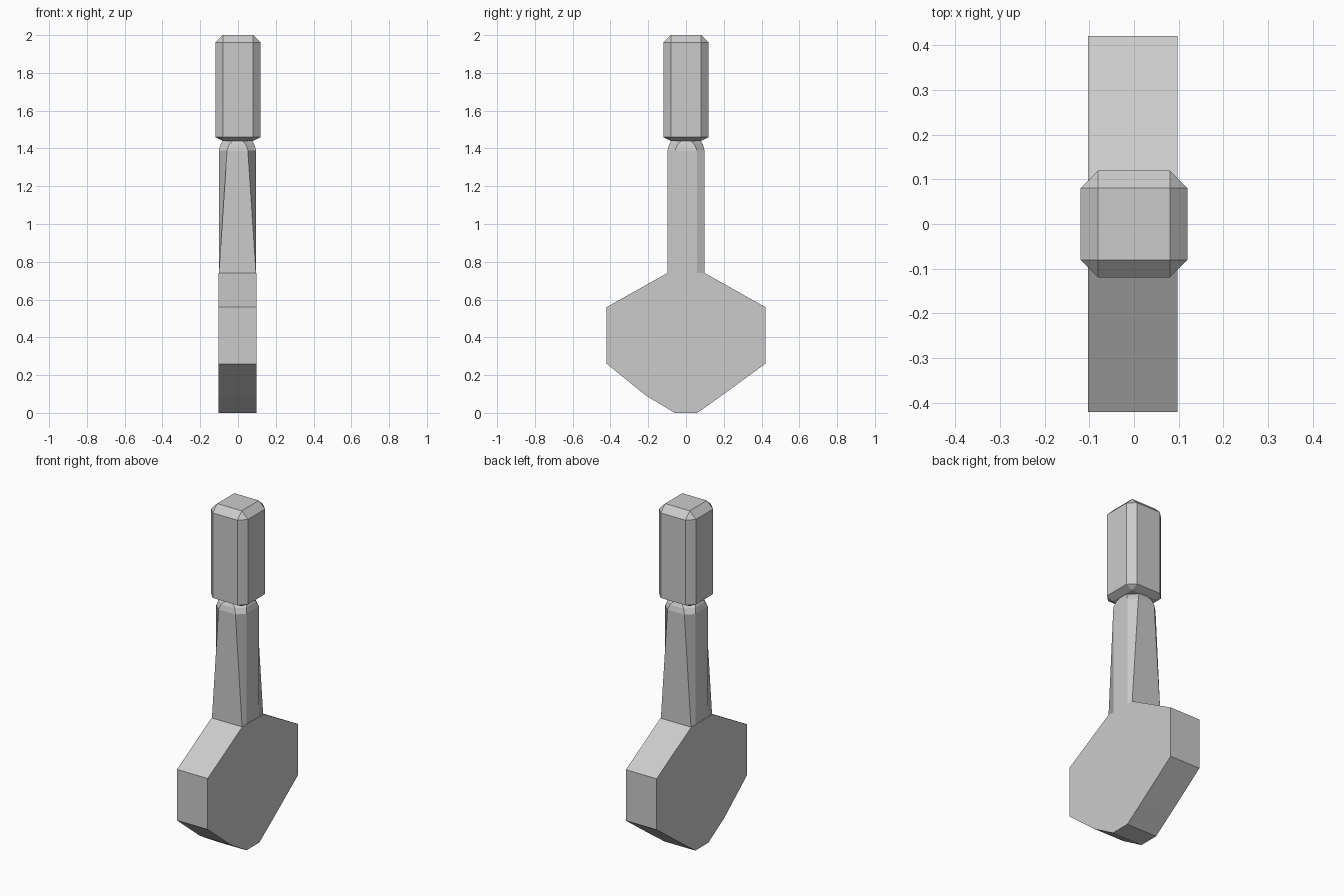
import bpy
import bmesh

cube = bpy.data.objects.get("Cube")
if cube:
    bpy.data.objects.remove(cube, do_unlink=True)

grey = bpy.data.materials.new("light_grey")
grey.use_nodes = True
COLOUR = (0.6, 0.6, 0.6, 1)
grey.diffuse_color = COLOUR
grey.node_tree.nodes["Principled BSDF"].inputs["Base Color"].default_value = COLOUR


def loft(name, rings):
    """Skin a stack of matching closed rings and cap both ends."""
    bm = bmesh.new()
    loops = [[bm.verts.new(p) for p in ring] for ring in rings]
    for a, b in zip(loops, loops[1:]):
        for i in range(len(a)):
            j = (i + 1) % len(a)
            bm.faces.new((a[i], a[j], b[j], b[i]))
    bm.faces.new(loops[0][::-1])
    bm.faces.new(loops[-1])
    bmesh.ops.recalc_face_normals(bm, faces=bm.faces)
    mesh = bpy.data.meshes.new(name)
    bm.to_mesh(mesh)
    bm.free()
    mesh.materials.append(grey)
    obj = bpy.data.objects.new(name, mesh)
    bpy.context.collection.objects.link(obj)
    return obj


def octagon(z, half, flat_x, flat_y):
    """Chamfered square: flat_x and flat_y are half-widths of its sides."""
    quarter = [(half, flat_y), (flat_x, half)]
    pts = quarter + [(-x, y) for x, y in quarter[::-1]]
    pts += [(-x, -y) for x, y in pts]
    return [(x, y, z) for x, y in pts]


# Flat paddle blade, a side profile extruded across x
profile = [(-0.1, 0.74), (-0.42, 0.56), (-0.42, 0.26), (-0.21, 0.09),
           (-0.06, 0), (0.06, 0), (0.18, 0.085), (0.42, 0.26),
           (0.42, 0.56), (0.1, 0.74)]
blade = loft("blade", [[(x, y, z) for y, z in profile] for x in (-0.1, 0.1)])

# Shaft with chamfers that widen upward, and a rounded neck under the grip
shaft = loft("shaft", [
    octagon(0.74, 0.098, 0.098, 0.058),
    octagon(1.39, 0.098, 0.055, 0.058),
    octagon(1.42, 0.09, 0.045, 0.045),
    octagon(1.445, 0.076, 0.02, 0.02),
])

for part in (blade, shaft):
    part.location.x = -0.003

# Chamfered grip
loft("grip", [
    octagon(1.44, 0.08, 0.08, 0.08),
    octagon(1.46, 0.12, 0.08, 0.08),
    octagon(1.96, 0.12, 0.08, 0.08),
    octagon(2.0, 0.08, 0.08, 0.08),
])

# Merge the corners where a chamfer closes to a point
for obj in bpy.context.collection.objects:
    if obj.name in ("shaft", "grip"):
        bm = bmesh.new()
        bm.from_mesh(obj.data)
        bmesh.ops.remove_doubles(bm, verts=bm.verts, dist=0.0005)
        bmesh.ops.recalc_face_normals(bm, faces=bm.faces)
        bm.to_mesh(obj.data)
        bm.free()
